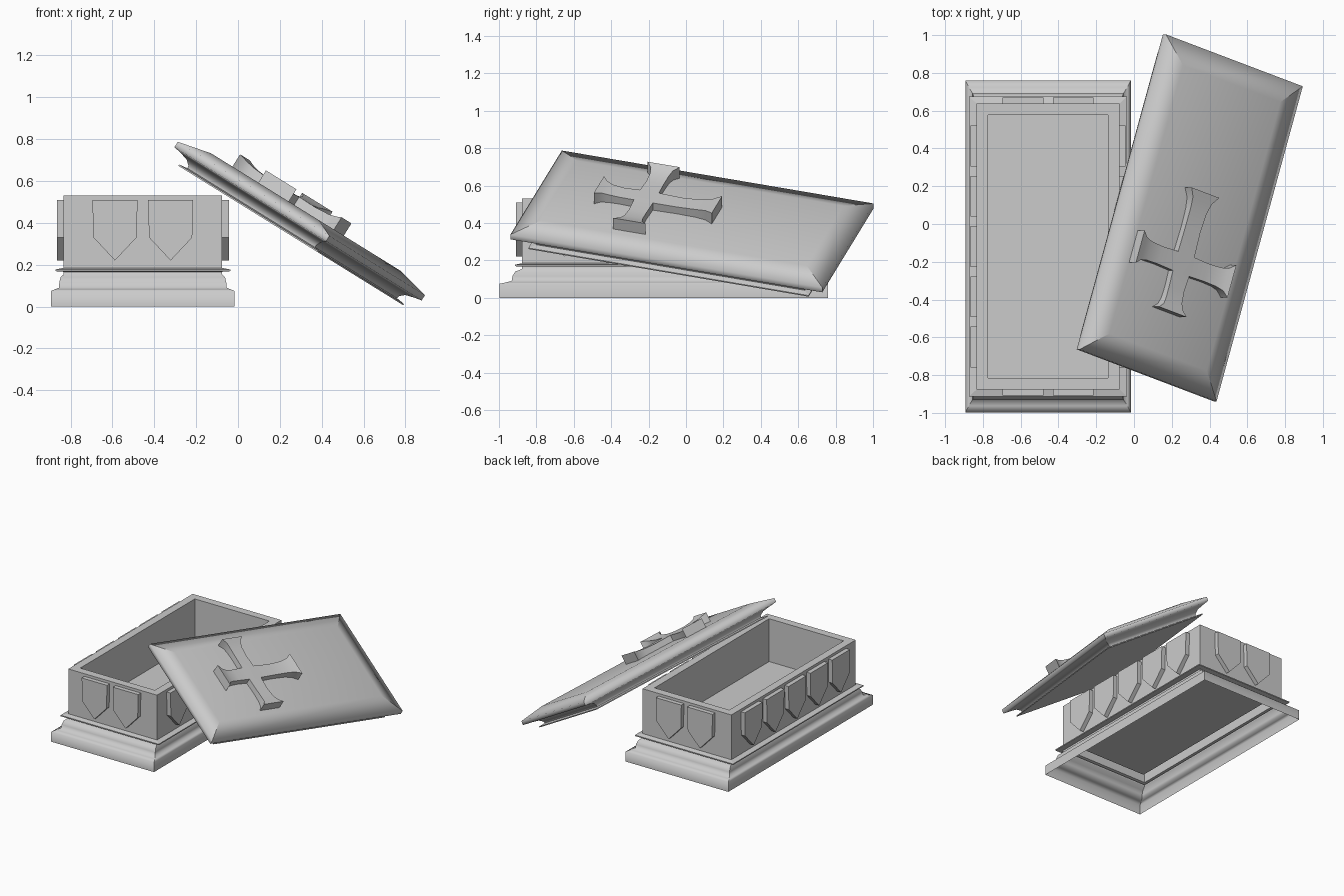
import bpy, bmesh, math
from mathutils import Matrix, Vector

if "Cube" in bpy.data.objects:
    bpy.data.objects.remove(bpy.data.objects["Cube"])


def finish(name, bm, matrix=Matrix.Identity(4), auto_smooth=False):
    bmesh.ops.remove_doubles(bm, verts=bm.verts, dist=1e-5)
    bmesh.ops.recalc_face_normals(bm, faces=bm.faces)
    me = bpy.data.meshes.new(name)
    bm.to_mesh(me)
    bm.free()
    ob = bpy.data.objects.new(name, me)
    bpy.context.collection.objects.link(ob)
    ob.matrix_world = matrix
    if auto_smooth:
        bpy.ops.object.select_all(action='DESELECT')
        ob.select_set(True)
        bpy.context.view_layer.objects.active = ob
        bpy.ops.object.shade_smooth_by_angle(angle=math.radians(35))
    return ob


def loft_rect(half_x, half_y, profile, sharp_rings, cap_start, cap_end):
    """Stack rectangles (inset x, inset y, height); corners and chosen rings stay sharp."""
    bm = bmesh.new()
    rings = []
    for ix, iy, z in profile:
        x, y = half_x - ix, half_y - iy
        rings.append([bm.verts.new(p) for p in
                      ((-x, -y, z), (x, -y, z), (x, y, z), (-x, y, z))])
    for a, b in zip(rings, rings[1:]):
        for i in range(4):
            j = (i + 1) % 4
            bm.faces.new((a[i], a[j], b[j], b[i]))
            bm.edges.get((a[i], b[i])).smooth = False
    if cap_start:
        bm.faces.new(rings[0][::-1])
    if cap_end:
        bm.faces.new(rings[-1])
    for r in sharp_rings:
        for i in range(4):
            bm.edges.get((rings[r][i], rings[r][(i + 1) % 4])).smooth = False
    for f in bm.faces:
        f.smooth = True
    return bm


# Chest: moulded skirt, thin ledge, walls, rim and hollow, open underneath
CX, CY = -0.455, -0.119
chest_profile = [
    (0, 0, 0), (0, 0, 0.075), (0.018, 0.035, 0.082), (0.037, 0.066, 0.09),
    (0.039, 0.07, 0.115), (0.045, 0.085, 0.14), (0.06, 0.122, 0.154),
    (0.06, 0.122, 0.166), (0.02, 0.085, 0.169), (0.02, 0.085, 0.177),
    (0.06, 0.122, 0.185), (0.06, 0.122, 0.53), (0.12, 0.182, 0.53),
    (0.12, 0.182, 0.20)]
bm = loft_rect(0.438, 0.879, chest_profile, range(7, 14), False, True)
finish("chest_body", bm, Matrix.Translation((CX, CY, 0)))

# Shields: raised plates, two on each end and five on each long side
SHIELD = [(-0.108, 0.51), (0.108, 0.51), (0.103, 0.33), (0, 0.22), (-0.103, 0.33)]


def shield(name, along, dist, angle):
    bm = bmesh.new()
    back, front = [[bm.verts.new((along + x, -dist - d, z)) for x, z in SHIELD]
                   for d in (0, 0.033)]
    bm.faces.new(front)
    for i in range(5):
        j = (i + 1) % 5
        bm.faces.new((back[i], back[j], front[j], front[i]))
    finish(name, bm, Matrix.Translation((CX, CY, 0)) @ Matrix.Rotation(angle, 4, 'Z'))


for k in range(4):
    count, dist = (2, 0.757) if k % 2 == 0 else (5, 0.378)
    for i in range(count):
        shield(f"shield_{k}_{i}", (i - (count - 1) / 2) * 0.266, dist, k * math.pi / 2)

# Lid frame: tilted and turned, leaning against the chest
u = Vector((0.725, -0.275, -0.45)).normalized()
n = Vector((0.527, 0, 0.85)).normalized()
u = (u - n * u.dot(n)).normalized()
v = n.cross(u)
LID = Matrix((u, v, n)).transposed().to_4x4()
LID.translation = (0.303, 0.0325, 0.421)

# Lid slab: bottom plate, cove, rim and wide bevelled top
lid_profile = [
    (0.037, 0.089, -0.096), (0.037, 0.089, -0.089), (0.072, 0.122, -0.083),
    (0.07, 0.12, -0.07), (0.052, 0.098, -0.049), (0.025, 0.05, -0.038),
    (0, 0, -0.03), (0, 0, 0), (0.13, 0.13, 0.037)]
bm = loft_rect(0.448, 0.876, lid_profile, (0, 1, 2), True, True)
finish("lid", bm, LID)

# Cross: straight arms flaring at the tips, tops dipping toward the centre
bm = bmesh.new()
C = 0.053
FLARE = [(0, 0.053, 0.082), (0.4, 0.049, 0.08), (0.7, 0.052, 0.086),
         (0.87, 0.062, 0.096), (1, 0.09, 0.106)]
for k, length in enumerate((0.30, 0.396, 0.30, 0.267)):
    rot = Matrix.Rotation(k * math.pi / 2, 4, 'Z')
    secs = []
    for t, w, h in FLARE:
        d = C + (length - C) * t
        secs.append([bm.verts.new(rot @ Vector(p)) for p in
                     ((d, -w, 0.03), (d, -w, h), (d, w, h), (d, w, 0.03))])
    for a, b in zip(secs, secs[1:]):
        for i in range(3):
            bm.faces.new((a[i], b[i], b[i + 1], a[i + 1]))
    bm.faces.new(secs[-1])
bm.faces.new([bm.verts.new((x * C, y * C, 0.082))
              for x, y in ((-1, -1), (1, -1), (1, 1), (-1, 1))])
finish("lid_cross", bm, LID @ Matrix.Translation((-0.018, -0.262, 0)), True)
